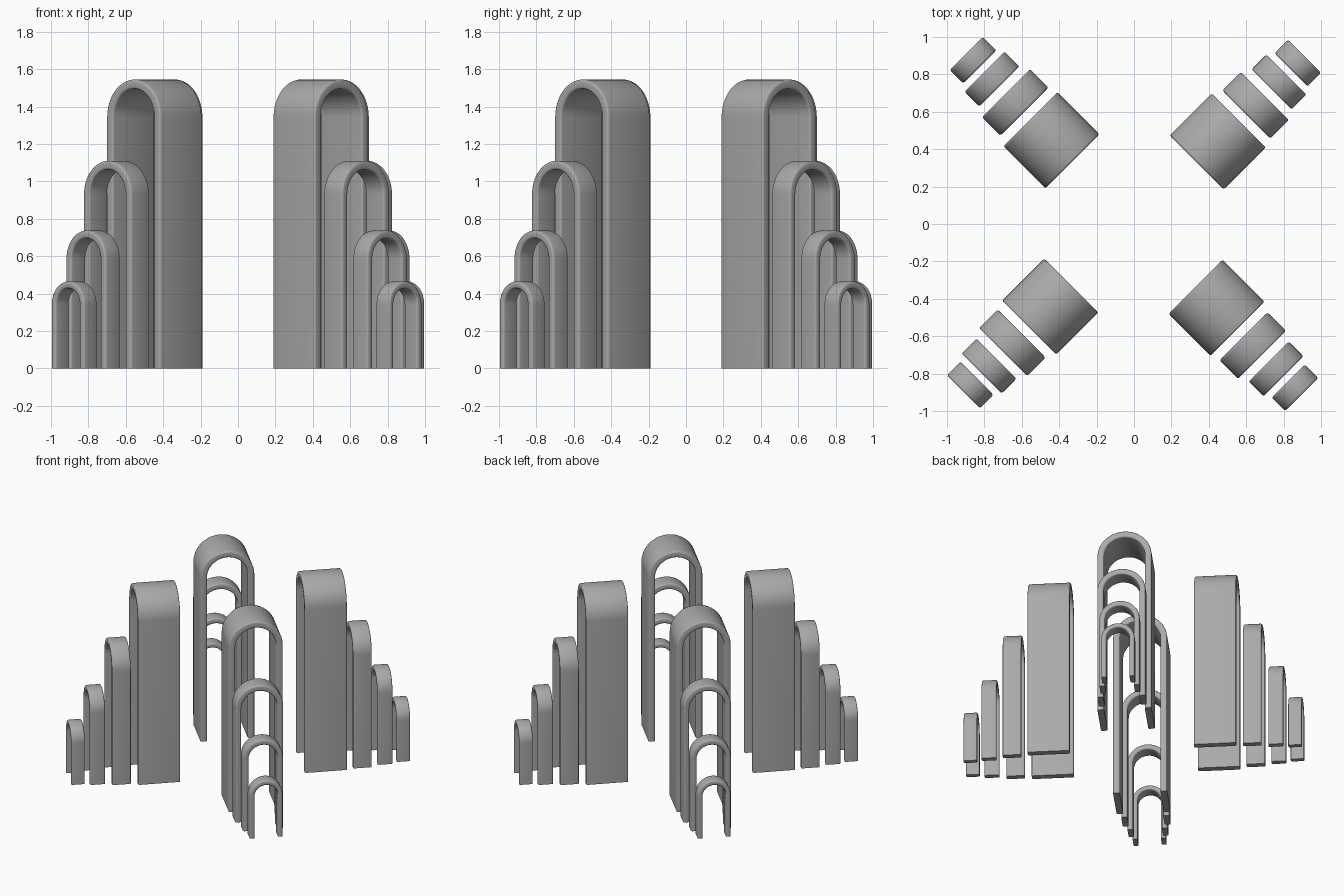
import bpy, bmesh, math
from mathutils import Matrix, Vector

cube = bpy.data.objects.get("Cube")
if cube:
    bpy.data.objects.remove(cube, do_unlink=True)

GREY = (0.40, 0.40, 0.40, 1)
mat = bpy.data.materials.new("plain grey")
mat.use_nodes = True
mat.diffuse_color = GREY
mat.node_tree.nodes["Principled BSDF"].inputs["Base Color"].default_value = GREY


def rounded_section(thick, depth, r, steps=3):
    """Rounded rectangle: offset inward from the outer wall, and depth."""
    pts = []
    corners = [(thick - r, depth / 2 - r), (r, depth / 2 - r),
               (r, r - depth / 2), (thick - r, r - depth / 2)]
    for k, (cx, cy) in enumerate(corners):
        for i in range(steps + 1):
            a = math.pi / 2 * (k + i / steps)
            pts.append((cx + r * math.cos(a), cy + r * math.sin(a)))
    return pts


def arch(name, width, depth, height, thick, radial, side, turn):
    """Sweep the section up one leg, round the half circle and down the other."""
    radius, segs = width / 2, 32
    spring = height - radius
    path = [(0, 0)]
    path += [(math.pi * i / segs, spring) for i in range(segs + 1)]
    path += [(math.pi, 0)]
    section = rounded_section(thick, depth, 0.011)
    bm = bmesh.new()
    rings = []
    for a, z in path:
        rings.append([bm.verts.new(((radius - n) * math.cos(a), d,
                                    z + (radius - n) * math.sin(a)))
                      for n, d in section])
    count = len(section)
    for p, q in zip(rings, rings[1:]):
        for i in range(count):
            j = (i + 1) % count
            bm.faces.new((p[i], p[j], q[j], q[i]))
    bm.faces.new(rings[0])
    bm.faces.new(rings[-1])
    bmesh.ops.recalc_face_normals(bm, faces=bm.faces)
    mesh = bpy.data.meshes.new(name)
    bm.to_mesh(mesh)
    bm.free()
    mesh.materials.append(mat)
    obj = bpy.data.objects.new(name, mesh)
    bpy.context.collection.objects.link(obj)
    obj.matrix_world = (Matrix.Rotation(turn, 4, "Z")
                        @ Matrix.Translation(Vector((side, -radial, 0))))
    bpy.ops.object.select_all(action="DESELECT")
    obj.select_set(True)
    bpy.context.view_layer.objects.active = obj
    bpy.ops.object.shade_smooth_by_angle(angle=math.radians(40))


# Arches of one arm: name, width, depth, height, wall, distance out, sideways shift
ARCHES = [
    ("tall_arch", 0.408, 0.318, 1.545, 0.050, 0.629, -0.004),
    ("upper_arch", 0.363, 0.140, 1.110, 0.046, 0.909, -0.011),
    ("lower_arch", 0.302, 0.113, 0.738, 0.042, 1.085, -0.011),
    ("small_arch", 0.250, 0.102, 0.466, 0.037, 1.228, -0.011),
]

# Four arms along the diagonals
for k, corner in enumerate(("front_right", "front_left", "back_left", "back_right")):
    turn = -math.pi / 4 + k * math.pi / 2
    for name, *dims in ARCHES:
        arch(f"{corner}_{name}", *dims, turn)
